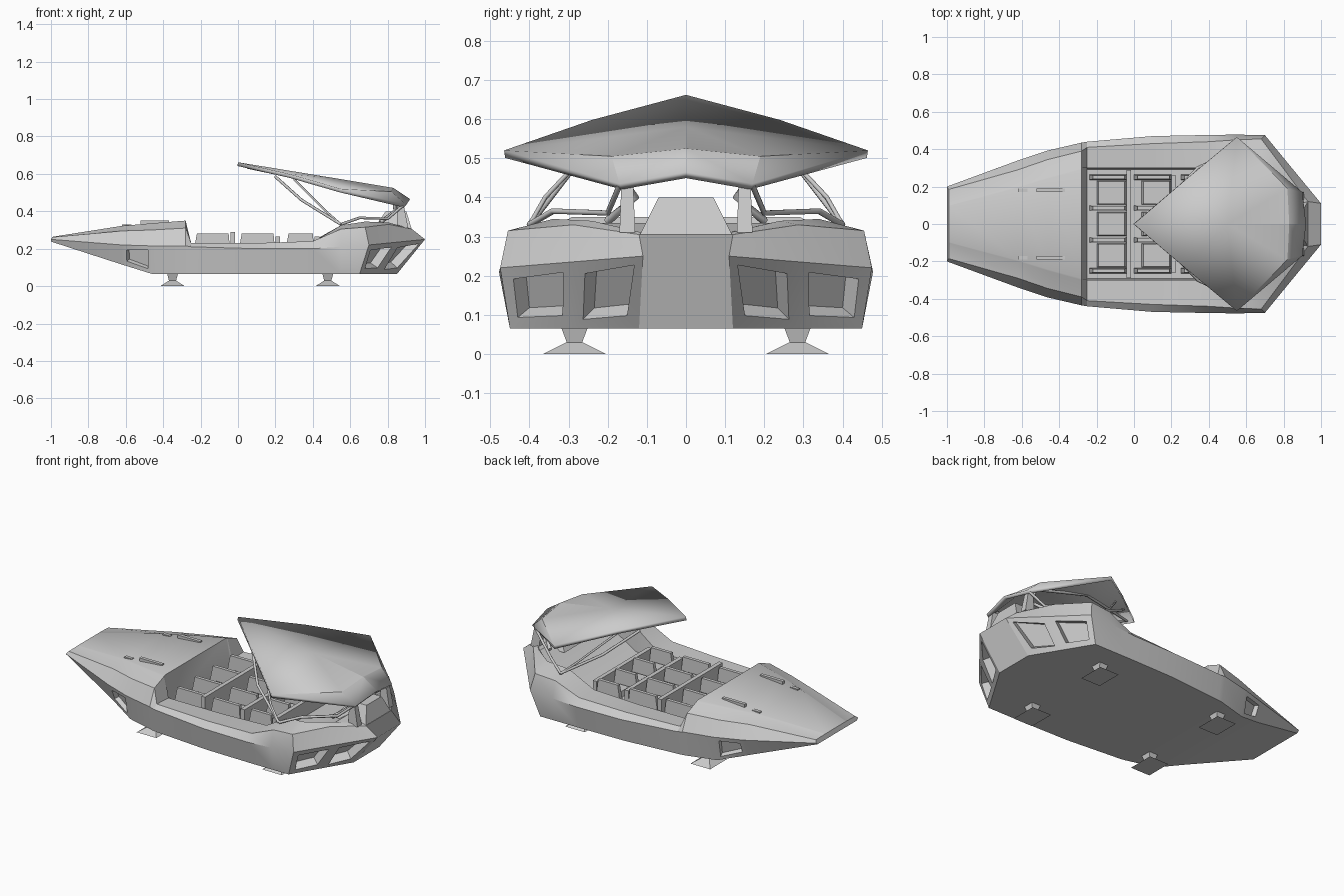
import bpy, bmesh

if "Cube" in bpy.data.objects:
    bpy.data.objects.remove(bpy.data.objects["Cube"])


def smooth(ob, angle):
    bpy.ops.object.select_all(action='DESELECT')
    bpy.context.view_layer.objects.active = ob
    ob.select_set(True)
    bpy.ops.object.shade_smooth_by_angle(angle=angle)


def make(name, verts, faces, angle=None):
    me = bpy.data.meshes.new(name)
    me.from_pydata(verts, [], faces)
    bm = bmesh.new()
    bm.from_mesh(me)
    bmesh.ops.recalc_face_normals(bm, faces=bm.faces)
    bm.to_mesh(me)
    bm.free()
    ob = bpy.data.objects.new(name, me)
    bpy.context.collection.objects.link(ob)
    if angle:
        smooth(ob, angle)
    return ob


def frustum(name, bottom, top):
    """Block between two rectangles given as (x0, x1, y0, y1, z)."""
    v = []
    for x0, x1, y0, y1, z in (bottom, top):
        v += [(x0, y0, z), (x1, y0, z), (x1, y1, z), (x0, y1, z)]
    return make(name, v, [(0, 1, 2, 3), (4, 5, 6, 7)] +
                [(i, (i + 1) % 4, 4 + (i + 1) % 4, 4 + i) for i in range(4)])


def box(name, x0, x1, y0, y1, z0, z1):
    return frustum(name, (x0, x1, y0, y1, z0), (x0, x1, y0, y1, z1))


def rod(name, points, radius):
    cu = bpy.data.curves.new(name, 'CURVE')
    cu.dimensions = '3D'
    cu.bevel_depth = radius
    cu.bevel_resolution = 1
    cu.use_fill_caps = True
    sp = cu.splines.new('POLY')
    sp.points.add(len(points) - 1)
    for p, co in zip(sp.points, points):
        p.co = (*co, 1)
    ob = bpy.data.objects.new(name, cu)
    bpy.context.collection.objects.link(ob)
    return ob


# Hull stations: keel edge xyz, chine xyz, rim xyz, inner deck yz, floor z
stations = [
    (-1, .185, .238, -1, .2, .25, -.99, .185, .262, .1, .264, .264),
    (-.62, .3, .115, -.62, .34, .22, -.62, .29, .295, .2, .318, .322),
    (-.46, .36, .065, -.46, .393, .215, -.46, .345, .3, .25, .333, .336),
    (-.28, .41, .065, -.28, .435, .215, -.28, .39, .31, .3, .345, .35),
    (-.25, .415, .065, -.25, .44, .21, -.25, .41, .23, .3, .225, .175),
    (.1, .445, .065, .1, .47, .2, .1, .43, .23, .3, .225, .175),
    (.4, .45, .065, .4, .476, .2, .4, .44, .24, .3, .235, .175),
    (.55, .45, .065, .55, .478, .21, .55, .45, .305, .32, .325, .19),
    (.65, .45, .065, .7, .475, .22, .68, .455, .315, .34, .345, .25),
    (.75, .285, .065, .85, .292, .235, .805, .288, .33, .24, .34, .335),
    (.85, .12, .065, 1, .11, .25, .93, .12, .305, .09, .305, .305),
]
verts, faces = [], []
for s in stations:
    half = [s[0:3], s[3:6], s[6:9], (s[6], s[9], s[10]), (s[6], s[9] * .97, s[11])]
    verts += half + [(x, -y, z) for x, y, z in reversed(half)]
N = 10
for k in range(len(stations) - 1):
    for i in range(N):
        j = (i + 1) % N
        faces.append((k * N + i, k * N + j, (k + 1) * N + j, (k + 1) * N + i))
faces += [tuple(range(N)), tuple(range(len(verts) - N, len(verts)))]
hull = make("hull", verts, faces)

# Square thruster recesses on the stern and small intakes under the bow
bm = bmesh.new()
bm.from_mesh(hull.data)
bm.faces.ensure_lookup_table()
thrusters = [bm.faces[k * N + i] for k in (8, 9) for i in (0, 8)]
intakes = [bm.faces[N + i] for i in (0, 8)]
for group, rim, depth in ((thrusters, .045, -.05), (intakes, .035, -.025)):
    bmesh.ops.inset_individual(bm, faces=group, thickness=rim)
    bmesh.ops.inset_individual(bm, faces=group, thickness=.008, depth=depth)
bm.to_mesh(hull.data)
bm.free()
smooth(hull, .5)

# Seat rows: backs, side panels and cushions
for r, (x0, x1) in enumerate([(-.24, -.05), (0, .19), (.25, .4)]):
    width = .29 if r == 0 else .26
    box(f"seat_back_{r}", x1 + .01, x1 + .035, -width, width, .17, .288 if r == 0 else .265)
    for k, y in enumerate((-.25, -.085, .085, .25)):
        frustum(f"seat_side_{r}_{k}", (x0, x1 + .01, y - .014, y + .014, .17),
                (x0 + .02, x1, y - .01, y + .01, .28))
    for k, y in enumerate((-.168, 0, .168)):
        frustum(f"seat_cushion_{r}_{k}", (x0 + .04, x1 + .01, y - .065, y + .065, .17),
                (x0 + .05, x1, y - .06, y + .06, .205))

# Raised diamond canopy with a drooping rear panel
cv = [(0, 0, .662), (.5, 0, .58), (.83, 0, .525), (.92, 0, .465)]
for s in (1, -1):
    cv += [(.55, s * .465, .52), (.82, s * .19, .505), (.9, s * .17, .435), (.28, s * .24, .598)]
cf = []
for o in (4, 8):
    cf += [(0, o + 3, 1), (o + 3, o, 1), (1, o, o + 1, 2), (o, o + 2, o + 1), (2, o + 1, o + 2, 3)]
canopy = make("canopy", cv, cf, .2)
if canopy.data.polygons[0].normal.z < 0:
    canopy.data.flip_normals()
sol = canopy.modifiers.new("thickness", 'SOLIDIFY')
sol.thickness = .02
sol.offset = -1

for s, side in ((1, "left"), (-1, "right")):
    # Canopy struts, side arms, underside ribs and rear hinge
    rod(f"canopy_strut_{side}", [(.55, s * .4, .33), (.34, s * .3, .46), (.2, s * .15, .585)], .008)
    rod(f"canopy_brace_{side}", [(.55, s * .4, .33), (.47, s * .36, .4), (.3, s * .2, .57)], .006)
    rod(f"canopy_arm_{side}", [(.55, s * .4, .33), (.65, s * .34, .365), (.8, s * .2, .36),
                               (.88, s * .17, .43)], .008)
    rod(f"canopy_rib_{side}", [(.05, 0, .635), (.5, s * .2, .54), (.86, s * .16, .46)], .008)
    rod(f"hinge_link_{side}", [(.76, s * .2, .34), (.84, s * .13, .4), (.84, s * .18, .47)], .011)
    frustum(f"hinge_post_{side}", (.85, .91, s * .15 - .02, s * .15 + .02, .31),
            (.85, .885, s * .15 - .015, s * .15 + .015, .44))
    # Thin flush vents on the foredeck
    for k, (x0, x1, z) in enumerate([(-.62, -.57, .33), (-.52, -.37, .35)]):
        box(f"deck_vent_{side}_{k}", x0, x1, s * .18 - .01, s * .18 + .01, z - .03, z)
    # Landing feet
    for k, x in enumerate((-.35, .48)):
        y = s * .285
        frustum(f"foot_leg_{side}_{k}", (x - .018, x + .018, y - .018, y + .018, .025),
                (x - .03, x + .03, y - .035, y + .035, .07))
        frustum(f"foot_pad_{side}_{k}", (x - .065, x + .065, y - .08, y + .08, 0),
                (x - .018, x + .018, y - .02, y + .02, .03))

# Central hinge housing on the rear deck
frustum("hinge_housing", (.72, .93, -.12, .12, .3), (.79, .9, -.07, .07, .4))
